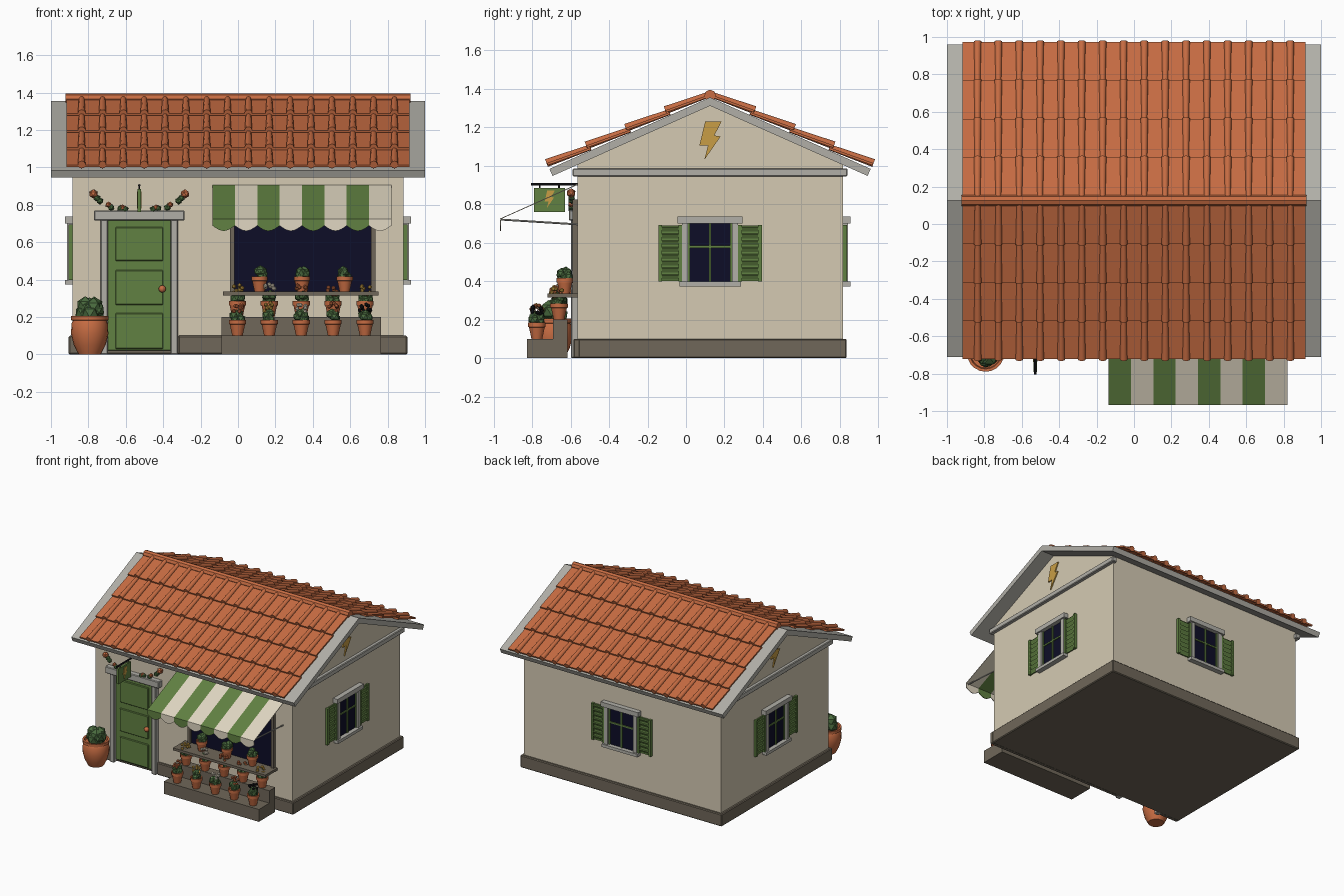
import bpy, bmesh, math, random
from mathutils import Matrix, Vector

random.seed(4)
if "Cube" in bpy.data.objects:
    bpy.data.objects.remove(bpy.data.objects["Cube"])


def material(name, *rgb):
    mat = bpy.data.materials.new(name)
    mat.use_nodes = True
    mat.diffuse_color = (*rgb, 1)
    mat.node_tree.nodes["Principled BSDF"].inputs["Base Color"].default_value = (*rgb, 1)
    return mat


PLASTER = material("cream plaster", .66, .59, .45)
TRIM = material("grey stone trim", .44, .43, .39)
STONE = material("brown stone", .16, .135, .1)
CLAY = material("terracotta", .57, .15, .055)
GREEN = material("painted green", .12, .22, .055)
LEAF = material("leaf green", .07, .15, .05)
CANVAS = material("pale canvas", .75, .68, .54)
GLASS = material("dark glass", .004, .004, .02)
GOLD = material("gold", .58, .34, .06)
BLACK = material("black iron", .01, .01, .012)

IDENT = Matrix()
move = Matrix.Translation


def turn(angle, axis):
    return Matrix.Rotation(angle, 4, axis)


def box(bm, lo, hi, frame=IDENT):
    lo, hi = Vector(lo), Vector(hi)
    size = Matrix.Diagonal((*(hi - lo), 1))
    bmesh.ops.create_cube(bm, size=1, matrix=frame @ move((lo + hi) / 2) @ size)


def prism(bm, points, x0, x1, frame=IDENT):
    """Extrude a (y, z) outline along x."""
    face = bm.faces.new([bm.verts.new(frame @ Vector((x0, y, z))) for y, z in points])
    out = bmesh.ops.extrude_face_region(bm, geom=[face])["geom"]
    shift = frame.to_3x3() @ Vector((x1 - x0, 0, 0))
    bmesh.ops.translate(bm, vec=shift, verts=[g for g in out if isinstance(g, bmesh.types.BMVert)])


def lathe(bm, profile, centre, scale=1, sides=16):
    """Revolve a closed-ended (radius, height) profile."""
    rings = []
    for r, z in profile:
        rings.append([bm.verts.new(Vector(centre) + scale * Vector((
            r * math.cos(i * math.tau / sides), r * math.sin(i * math.tau / sides), z)))
            for i in range(sides)])
    for a, b in zip(rings, rings[1:]):
        for i in range(sides):
            j = (i + 1) % sides
            bm.faces.new((a[i], a[j], b[j], b[i]))
    bm.faces.new(rings[0])
    bm.faces.new(rings[-1])


def rod(bm, a, b, radius):
    a, b = Vector(a), Vector(b)
    spin = (b - a).to_track_quat("Z", "Y").to_matrix().to_4x4()
    bmesh.ops.create_cone(bm, cap_ends=True, segments=8, radius1=radius, radius2=radius,
                          depth=(b - a).length, matrix=move((a + b) / 2) @ spin)


def ball(bm, centre, radius, detail=1):
    bmesh.ops.create_icosphere(bm, subdivisions=detail, radius=radius,
                               matrix=move(centre) @ turn(random.random() * 3, "Z"))


def cluster(bm, centre, spread, radius, count):
    for _ in range(count):
        offset = Vector(random.uniform(-1, 1) for _ in range(3))
        ball(bm, Vector(centre) + offset.normalized() * spread, radius)


def finish(name, bm, *mats, bevel=0, smooth=False):
    bmesh.ops.recalc_face_normals(bm, faces=bm.faces)
    mesh = bpy.data.meshes.new(name)
    bm.to_mesh(mesh)
    bm.free()
    obj = bpy.data.objects.new(name, mesh)
    bpy.context.collection.objects.link(obj)
    for mat in mats:
        mesh.materials.append(mat)
    if bevel:
        mod = obj.modifiers.new("bevel", "BEVEL")
        mod.width = bevel
    if smooth:
        bpy.ops.object.select_all(action="DESELECT")
        obj.select_set(True)
        bpy.context.view_layer.objects.active = obj
        bpy.ops.object.shade_smooth_by_angle(angle=math.radians(40))
    return obj


def batch(*names):
    return {n: bmesh.new() for n in names}


# Walls with gables, and the plinth split at the door
MID = .125
bm = bmesh.new()
prism(bm, [(-.565, .02), (-.565, 1.02), (MID, 1.325), (.815, 1.02), (.815, .02)], -.885, .885)
finish("walls", bm, PLASTER)
bm = bmesh.new()
box(bm, (-.905, -.56, 0), (.905, .835, .1))
box(bm, (-.905, -.585, 0), (-.735, -.55, .1))
box(bm, (-.32, -.585, 0), (.905, -.55, .1))
finish("plinth", bm, STONE, bevel=.006)

# Roof: slabs, overlapping tile rows, cap tiles and the ridge
slab, tiles, caps = bmesh.new(), bmesh.new(), bmesh.new()
ROW, PITCH = .225, math.radians(24)
for facing in (0, math.pi):
    slope = move((0, MID, 1.355)) @ turn(facing, "Z") @ turn(PITCH, "X")
    box(slab, (-1, -.914, -.04), (1, 0, 0), slope)
    for row in range(4):
        tilt = slope @ move((0, -row * ROW, .003)) @ turn(-.075, "X")
        box(tiles, (-.918, -ROW - .015, 0), (.918, 0, .012), tilt)
        for col in range(16):
            seat = move((-.836 + col * .1115, -ROW / 2 - .008, .013))
            bmesh.ops.create_cone(caps, cap_ends=True, segments=10, radius1=.015, radius2=.021,
                                  depth=ROW + .018, matrix=tilt @ seat @ turn(math.pi / 2, "X"))
rod(caps, (-.922, MID, 1.365), (.922, MID, 1.365), .03)
finish("roof_slabs", slab, TRIM)
finish("roof_tiles", tiles, CLAY)
finish("cap_tiles", caps, CLAY, smooth=True)

# Gable bands and bolt emblems
BOLT = [(-.025, .1), (.06, .1), (.022, .027), (.055, .022), (-.03, -.1), (-.01, -.024), (-.055, -.024)]
band, bolts = bmesh.new(), bmesh.new()
for facing in (0, math.pi):
    side = move((0, MID, 0)) @ turn(facing, "Z")
    box(band, (.87, -.715, .945), (.912, .715, .985), side)
    prism(bolts, [(y, z + 1.13) for y, z in BOLT], .88, .894, side)
finish("gable_bands", band, TRIM, bevel=.005)
finish("gable_bolts", bolts, GOLD)

# Shuttered windows on both sides and the back
for name, place, angle in (("right", (.885, MID, 0), 90), ("left", (-.885, MID, 0), -90),
                           ("back", (0, .815, 0), 180)):
    at = move(place) @ turn(math.radians(angle), "Z")
    p = batch("glass", "frame", "bars", "shutters")
    box(p["glass"], (-.12, -.006, .39), (.12, .02, .71), at)
    box(p["frame"], (-.168, -.04, .7), (.168, .01, .737), at)
    box(p["frame"], (-.16, -.04, .373), (.16, .01, .397), at)
    box(p["bars"], (-.006, -.014, .39), (.006, 0, .7), at)
    box(p["bars"], (-.115, -.014, .572), (.115, 0, .584), at)
    for s in (-1, 1):
        box(p["frame"], (s * .13 - .016, -.028, .39), (s * .13 + .016, .01, .71), at)
        box(p["bars"], (s * .11 - .006, -.014, .39), (s * .11 + .006, 0, .7), at)
        hinge = at @ move((s * .207, 0, 0))
        box(p["shutters"], (-.055, -.01, .4), (.055, .01, .69), hinge)
        for e in (-.052, .052):
            box(p["shutters"], (e - .01, -.022, .398), (e + .01, .01, .693), hinge)
        for i in range(8):
            slat = hinge @ move((0, -.011, .42 + i * .0355)) @ turn(.5, "X")
            box(p["shutters"], (-.05, -.004, -.014), (.05, .004, .014), slat)
    for part, mat in zip(p, (GLASS, TRIM, GREEN, GREEN)):
        finish(f"{name}_window_{part}", p[part], mat)

# Front door with raised panels, stone surround and knob
DOOR = -.528
door, surround, knob = bmesh.new(), bmesh.new(), bmesh.new()
box(door, (DOOR - .17, -.573, .02), (DOOR + .17, -.55, .72))
for low, high in ((.03, .22), (.265, .45), (.5, .68)):
    box(door, (DOOR - .128, -.583, low), (DOOR + .128, -.56, high))
finish("front_door", door, GREEN, bevel=.004)
for s in (-1, 1):
    box(surround, (DOOR + s * .188 - .02, -.598, 0), (DOOR + s * .188 + .02, -.55, .72))
box(surround, (DOOR - .242, -.608, .715), (DOOR + .242, -.55, .77))
finish("door_surround", surround, TRIM, bevel=.005)
ball(knob, (-.405, -.595, .35), .02, 2)
finish("door_knob", knob, CLAY, smooth=True)

# Garland over the door
leaves, blooms = bmesh.new(), bmesh.new()
for s in (-1, 1):
    for dx, z in ((.21, .82), (.225, .835), (.15, .785), (.075, .775), (.1, .78)):
        ball(leaves, (DOOR + s * dx, -.595, z), .019)
    for dx, z in ((.245, .858), (.165, .8), (.09, .785)):
        ball(blooms, (DOOR + s * dx, -.597, z), .025 if z > .82 else .017)
finish("garland_leaves", leaves, LEAF)
finish("garland_blooms", blooms, CLAY)

# Hanging sign
board, iron, emblem = bmesh.new(), bmesh.new(), bmesh.new()
box(board, (DOOR - .009, -.79, .76), (DOOR + .009, -.63, .885))
rod(iron, (DOOR, -.805, .903), (DOOR, -.56, .903), .007)
for y in (-.76, -.66):
    rod(iron, (DOOR, y, .88), (DOOR, y, .903), .004)
for facing in (0, math.pi):
    side = move((DOOR, -.71, .825)) @ turn(facing, "Z")
    prism(emblem, [(y * .45, z * .45) for y, z in BOLT], .005, .013, side)
finish("sign_board", board, GREEN)
finish("sign_bracket", iron, BLACK)
finish("sign_bolt", emblem, GOLD)

# Shop window and its shelf
glass, frame = bmesh.new(), bmesh.new()
box(glass, (-.03, -.571, .33), (.72, -.55, .8))
for x in (-.03, .722):
    box(frame, (x - .012, -.59, .33), (x + .012, -.55, .82))
box(frame, (-.04, -.59, .8), (.734, -.55, .825))
box(frame, (-.08, -.72, .315), (.75, -.55, .335))
finish("shop_window_glass", glass, GLASS)
finish("shop_window_frame_and_shelf", frame, STONE)

# Striped awning with a scalloped valance
awning, arms = bmesh.new(), bmesh.new()
LEFT, STRIPE = -.136, .1195
for i in range(8):
    x0 = LEFT + i * STRIPE
    x1 = x0 + STRIPE
    top = [awning.verts.new((x, -.565, .905)) for x in (x0, x1)]
    edge = [awning.verts.new((x, -.967, .725)) for x in (x1, x0)]
    hem = [awning.verts.new((x0 + STRIPE * k / 8, -.967, .688 - .028 * math.sin(math.pi * k / 8)))
           for k in range(9)]
    for face in (awning.faces.new(top + edge), awning.faces.new(edge + hem)):
        face.material_index = i % 2
mod = finish("awning", awning, GREEN, CANVAS).modifiers.new("cloth", "SOLIDIFY")
mod.thickness = .005
for x in (LEFT + .02, LEFT + 8 * STRIPE - .02):
    rod(arms, (x, -.962, .72), (x, -.56, .695), .005)
finish("awning_arms", arms, TRIM)

# Stepped plant stand
bm = bmesh.new()
prism(bm, [(-.825, 0), (-.825, .1), (-.69, .1), (-.69, .2), (-.615, .2), (-.615, 0)], -.088, .765)
finish("plant_stand", bm, STONE)

# Small flower pots on the stand and shelf, and the large pot by the door
POT = [(.028, 0), (.041, .06), (.046, .062), (.046, .085), (.038, .085), (.036, .072)]
URN = [(.06, 0), (.085, .05), (.1, .11), (.097, .165), (.09, .18), (.1, .183), (.1, .205),
       (.085, .205), (.08, .185)]
pots, plants = bmesh.new(), bmesh.new()
petals = batch(CLAY, GOLD, CANVAS, BLACK)
kinds = list(petals)
for i in range(5):
    x = -.003 + i * .1705
    for y, z, shift in ((-.775, .1, 0), (-.66, .2, 1)):
        lathe(pots, POT, (x, y, z), sides=12)
        cluster(plants, (x, y, z + .1), .022, .026, 7)
        order = (0, 1, 2, 0, 3) if not shift else (1, 2, 0, 0, 1)
        cluster(petals[kinds[order[i]]], (x, y - .012 * shift, z + .145), .03, .012, 12)
for x in (.115, .342, .57):
    lathe(pots, POT, (x, -.63, .335), .95, 12)
    cluster(plants, (x, -.63, .43), .022, .026, 9)
lathe(pots, URN, (-.793, -.69, 0), sides=20)
ball(plants, (-.793, -.69, .235), .07)
cluster(plants, (-.793, -.69, .235), .035, .05, 12)
finish("clay_pots", pots, CLAY, smooth=True)
finish("pot_plants", plants, LEAF)
for mat, name in zip(kinds, ("red", "yellow", "white", "dark")):
    finish(f"{name}_flowers", petals[mat], mat)
